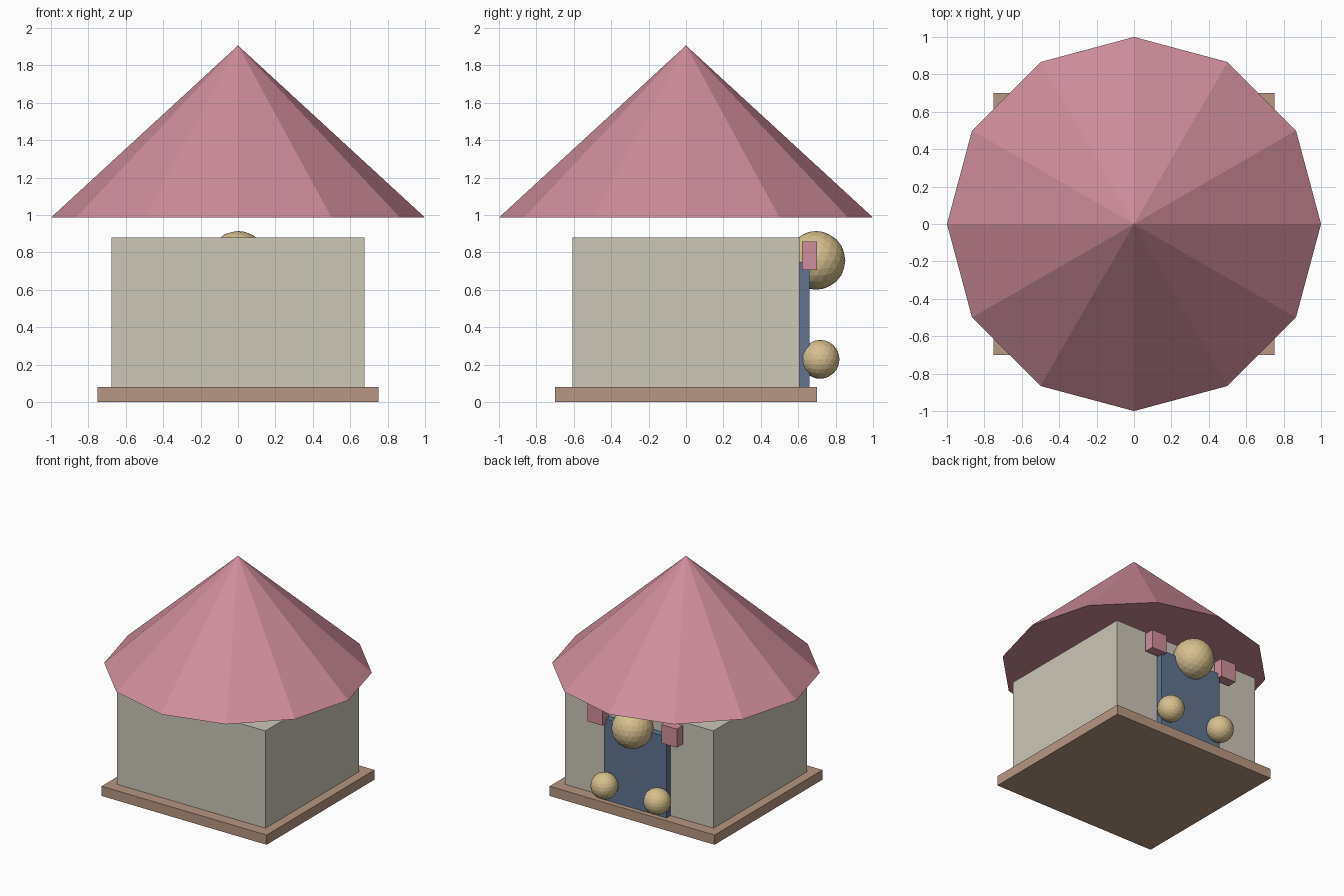
import bpy

cube = bpy.data.objects.get("Cube")
if cube:
    bpy.data.objects.remove(cube, do_unlink=True)


def material(name, hex_code):
    # Convert an sRGB hex code to a linear flat colour
    srgb = [int(hex_code[i:i + 2], 16) / 255 for i in (0, 2, 4)]
    colour = [c / 12.92 if c < 0.04 else ((c + 0.055) / 1.055) ** 2.4 for c in srgb]
    mat = bpy.data.materials.new(name)
    mat.use_nodes = True
    mat.diffuse_color = (*colour, 1)
    bsdf = next(n for n in mat.node_tree.nodes if n.type == "BSDF_PRINCIPLED")
    bsdf.inputs["Base Color"].default_value = (*colour, 1)
    return mat


pink = material("dusty_pink", "D08E9C")
stone = material("pale_stone", "CCC7B8")
brown = material("warm_brown", "B69783")
blue = material("slate_blue", "61748F")
gold = material("soft_gold", "D6C08E")


def finish(name, mat):
    obj = bpy.context.object
    obj.name = name
    obj.data.materials.append(mat)
    return obj


def box(name, mat, low, high):
    centre = [(a + b) / 2 for a, b in zip(low, high)]
    bpy.ops.mesh.primitive_cube_add(size=1, location=centre)
    obj = finish(name, mat)
    size = [b - a for a, b in zip(low, high)]
    for v in obj.data.vertices:
        v.co = [c * s for c, s in zip(v.co, size)]


def ball(name, mat, radius, location):
    bpy.ops.mesh.primitive_ico_sphere_add(subdivisions=3, radius=radius, location=location)
    finish(name, mat)


# Base slab and walls
box("base_slab", brown, (-0.75, -0.70, 0), (0.75, 0.70, 0.08))
box("walls", stone, (-0.675, -0.607, 0.08), (0.675, 0.607, 0.88))

# Twelve-sided roof, closed underneath
bpy.ops.mesh.primitive_cone_add(vertices=12, radius1=1, depth=0.92, location=(0, 0, 1.446))
finish("roof", pink)

# Door on the back wall, with the large ball above it
box("door", blue, (-0.285, 0.595, 0.08), (0.285, 0.66, 0.747))
ball("large_ball", gold, 0.157, (0, 0.695, 0.757))

# Paired small balls and blocks beside the door
for side, s in (("left", 1), ("right", -1)):
    ball(side + "_small_ball", gold, 0.104, (s * 0.24, 0.717, 0.228))
    x = s * 0.337
    box(side + "_block", pink, (x - 0.07, 0.62, 0.706), (x + 0.07, 0.70, 0.858))
